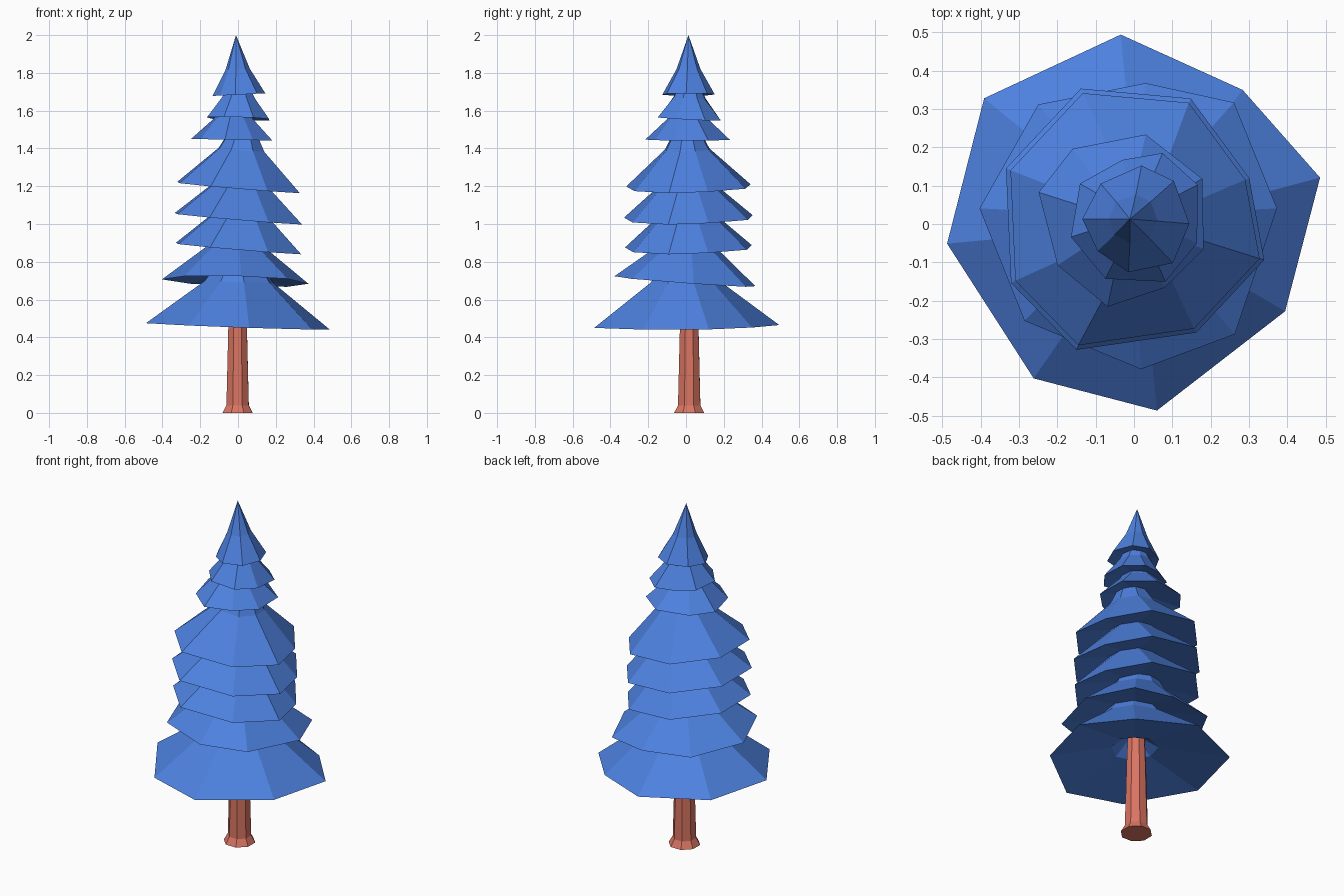
import bpy, bmesh
from math import cos, sin, radians
from mathutils import Vector

default_cube = bpy.data.objects.get("Cube")
if default_cube:
    bpy.data.objects.remove(default_cube, do_unlink=True)


def make_material(name, colour):
    material = bpy.data.materials.new(name)
    material.use_nodes = True
    material.diffuse_color = colour
    shader = material.node_tree.nodes["Principled BSDF"]
    shader.inputs["Base Color"].default_value = colour
    shader.inputs["Roughness"].default_value = 0.9
    return material


foliage_blue = make_material("foliage_blue", (0.075, 0.22, 0.74, 1))
bark_red = make_material("bark_red", (0.7, 0.178, 0.123, 1))


def loft(name, material, centre, profile, angles, slope=(0, 0), closed_base=False):
    """Stack rings of (radii, height) on a tilted axis; radii None makes a tip."""
    bm = bmesh.new()
    slope_x, slope_y = slope
    count = len(angles)

    def point(radius, height, angle):
        x, y = radius * cos(radians(angle)), radius * sin(radians(angle))
        offset = Vector((x - slope_x * height, y - slope_y * height,
                         height + slope_x * x + slope_y * y))
        return bm.verts.new(Vector(centre) + offset)

    rings = []
    for radii, height in profile:
        if radii is None:
            rings.append([point(0, height, 0)] * count)
        else:
            rings.append([point(r, height, a) for r, a in zip(radii, angles)])
    for low, high in zip(rings, rings[1:]):
        for i in range(count):
            j = (i + 1) % count
            corners = [low[i], low[j], high[j], high[i]]
            bm.faces.new(list(dict.fromkeys(corners)))
    if closed_base:
        bm.faces.new(list(reversed(rings[0])))
    mesh = bpy.data.meshes.new(name)
    bm.to_mesh(mesh)
    bm.free()
    mesh.materials.append(material)
    obj = bpy.data.objects.new(name, mesh)
    bpy.context.collection.objects.link(obj)
    return obj


def branch_tier(name, centre, neck, neck_height, height, slope, angles, reach, scale=1):
    """Skirt of branches: shallow hollow underside, wide rim, neck and tip.

    The reach of each rim corner is given in hundredths.
    """
    rim = [r * scale / 100 for r in reach]
    hollow = [r * 0.26 for r in rim]
    lift = 0.15 * sum(rim) / len(rim)
    profile = [(None, neck_height * 0.7), (hollow, lift), (rim, 0),
               ([neck] * len(rim), neck_height), (None, height)]
    return loft(name, foliage_blue, centre, profile, angles, slope)


# Trunk with a flared foot
trunk_profile = [(0.086, 0), (0.064, 0.04), (0.053, 0.46), (0.04, 0.75)]
loft("trunk", bark_red, (-0.002, 0.017, 0), [([r] * 8, z) for r, z in trunk_profile],
     [22 + 45 * i for i in range(8)], closed_base=True)

# Wide lower skirts
branch_tier("bottom_branches", (0, 0, 0.458), 0.185, 0.235, 0.5, (-0.036, 0.012),
            [14, 51, 94, 140, 186, 237, 277, 330],
            [50, 45, 49.5, 51, 49, 48, 49, 45.5])
branch_tier("lower_branches", (-0.015, 0, 0.698), 0.15, 0.185, 0.45, (-0.03, -0.07),
            [6, 49, 83, 127, 174, 223, 275, 314],
            [39, 42, 37, 39, 39, 37, 38, 40])

# Three matching middle skirts
for label, level, scale in (("first", 0.87, 0.985), ("second", 1.028, 1),
                            ("third", 1.193, 0.965)):
    branch_tier(label + "_middle_branches", (0, 0.01, level), 0.128, 0.2, 0.43,
                (-0.085, 0.02), [20, 65, 112, 158, 207, 246, 299, 343],
                [32, 35, 37, 36, 36, 37, 33.5, 35.5], scale)

# Small upper skirts and the tip
branch_tier("upper_branches", (-0.025, 0.01, 1.446), 0.105, 0.115, 0.3, (-0.02, 0),
            [28, 76, 126, 162, 214, 259, 301, 340],
            [23, 23, 23, 23.5, 21, 23, 20.5, 22])
branch_tier("high_branches", (0, 0.01, 1.558), 0.09, 0.11, 0.29, (-0.03, -0.05),
            [29, 67, 101, 146, 195, 244, 297, 340],
            [19, 19, 16, 17, 17, 17, 18, 17.5])
branch_tier("treetop", (0.005, 0.013, 1.685), 0.064, 0.135, 0.315, (0.05, 0),
            [45, 84, 135, 180, 220, 262, 310, 355],
            [14, 14, 13, 14, 13, 14, 15, 14])
